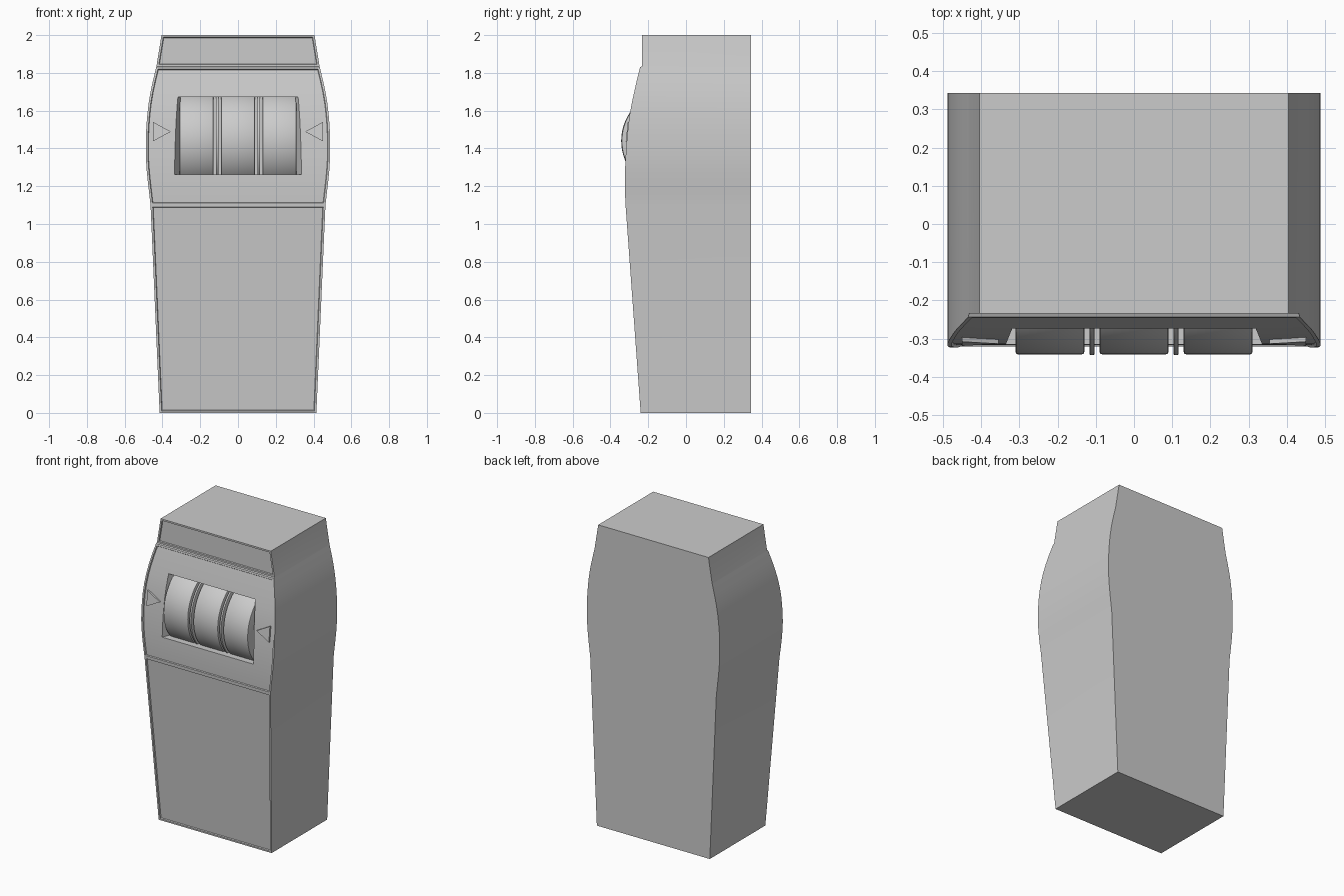
import bpy, bmesh, math

if "Cube" in bpy.data.objects:
    bpy.data.objects.remove(bpy.data.objects["Cube"])


def make_object(name, bm, smooth=None):
    bmesh.ops.recalc_face_normals(bm, faces=bm.faces)
    mesh = bpy.data.meshes.new(name)
    bm.to_mesh(mesh)
    bm.free()
    ob = bpy.data.objects.new(name, mesh)
    bpy.context.collection.objects.link(ob)
    bpy.ops.object.select_all(action='DESELECT')
    ob.select_set(True)
    bpy.context.view_layer.objects.active = ob
    if smooth:
        for p in mesh.polygons:
            p.use_smooth = True
        mesh.set_sharp_from_angle(angle=math.radians(smooth))
    return ob


def prism(name, pts, vec):
    """Extrude a closed 3D outline along a vector."""
    bm = bmesh.new()
    face = bm.faces.new([bm.verts.new(p) for p in pts])
    ext = bmesh.ops.extrude_face_region(bm, geom=[face])['geom']
    moved = [g for g in ext if isinstance(g, bmesh.types.BMVert)]
    bmesh.ops.translate(bm, verts=moved, vec=vec)
    return make_object(name, bm)


# Cabinet: rectangular rings lofted upward (z, half width, front y)
BACK = 0.343
rows = [(0, .415, -.24), (1.1, .463, -.32),
        (1.16, .470, -.3225), (1.22, .477, -.3232), (1.28, .483, -.3225),
        (1.34, .487, -.3205), (1.40, .488, -.317), (1.46, .4875, -.312),
        (1.52, .485, -.306), (1.58, .480, -.298), (1.64, .473, -.287),
        (1.70, .463, -.274), (1.76, .450, -.2605), (1.83, .433, -.243),
        (1.834, .432, -.234), (2, .405, -.234)]
bm = bmesh.new()
rings = [[bm.verts.new(p) for p in ((-w, y, z), (w, y, z), (w, BACK, z), (-w, BACK, z))]
         for z, w, y in rows]
fronts = []
for a, b in zip(rings, rings[1:]):
    for i in range(4):
        j = (i + 1) % 4
        f = bm.faces.new((a[i], a[j], b[j], b[i]))
        if i == 0:
            fronts.append(f)
bm.faces.new(rings[0])
bm.faces.new(rings[-1])
bmesh.ops.recalc_face_normals(bm, faces=bm.faces)

# Three recessed front panels: lower door, reel panel, top sign
for zone in (fronts[:1], fronts[1:13], fronts[14:]):
    bmesh.ops.inset_region(bm, faces=zone, thickness=.011, use_even_offset=True)
    bmesh.ops.inset_region(bm, faces=zone, thickness=.003, depth=-.007,
                           use_even_offset=True)
cabinet = make_object("cabinet", bm, 30)

# Flared window pocket cut into the reel panel
outline = [(-.37, -.4), (-.305, -.24), (-.305, -.19),
           (.305, -.19), (.305, -.24), (.37, -.4)]
cutter = prism("window_cutter", [(x, y, 1.262) for x, y in outline], (0, 0, .41))
cutter.hide_render = True
bpy.context.view_layer.objects.active = cabinet
mod = cabinet.modifiers.new("window", 'BOOLEAN')
mod.operation = 'DIFFERENCE'
mod.solver = 'EXACT'
mod.object = cutter
bpy.ops.object.modifier_apply(modifier=mod.name)
bpy.data.objects.remove(cutter)


def drum(name, x, radius, width, bevel):
    bpy.ops.mesh.primitive_cylinder_add(vertices=96, radius=radius, depth=width,
                                        location=(x, -.073, 1.44),
                                        rotation=(0, math.pi / 2, 0))
    ob = bpy.context.object
    ob.name = name
    m = ob.modifiers.new("edge", 'BEVEL')
    m.width = bevel
    m.segments = 2
    m.limit_method = 'ANGLE'
    bpy.ops.object.modifier_apply(modifier=m.name)
    bpy.ops.object.shade_smooth_by_angle(angle=math.radians(35))


# Three reels and the two thin dividers between them
for i in (-1, 0, 1):
    drum(f"reel_{i + 2}", i * .22, .268, .18, .006)
for i, x in enumerate((-.11, .11)):
    drum(f"divider_{i + 1}", x, .27, .013, .003)

# Raised payline arrows, tilted with the panel and pointing at the reels
for side, name in ((-1, "left_arrow"), (1, "right_arrow")):
    prism(name, [(side * .45, -.293, 1.54), (side * .45, -.304, 1.438),
                 (side * .355, -.2985, 1.489)], (0, -.015, 0))
